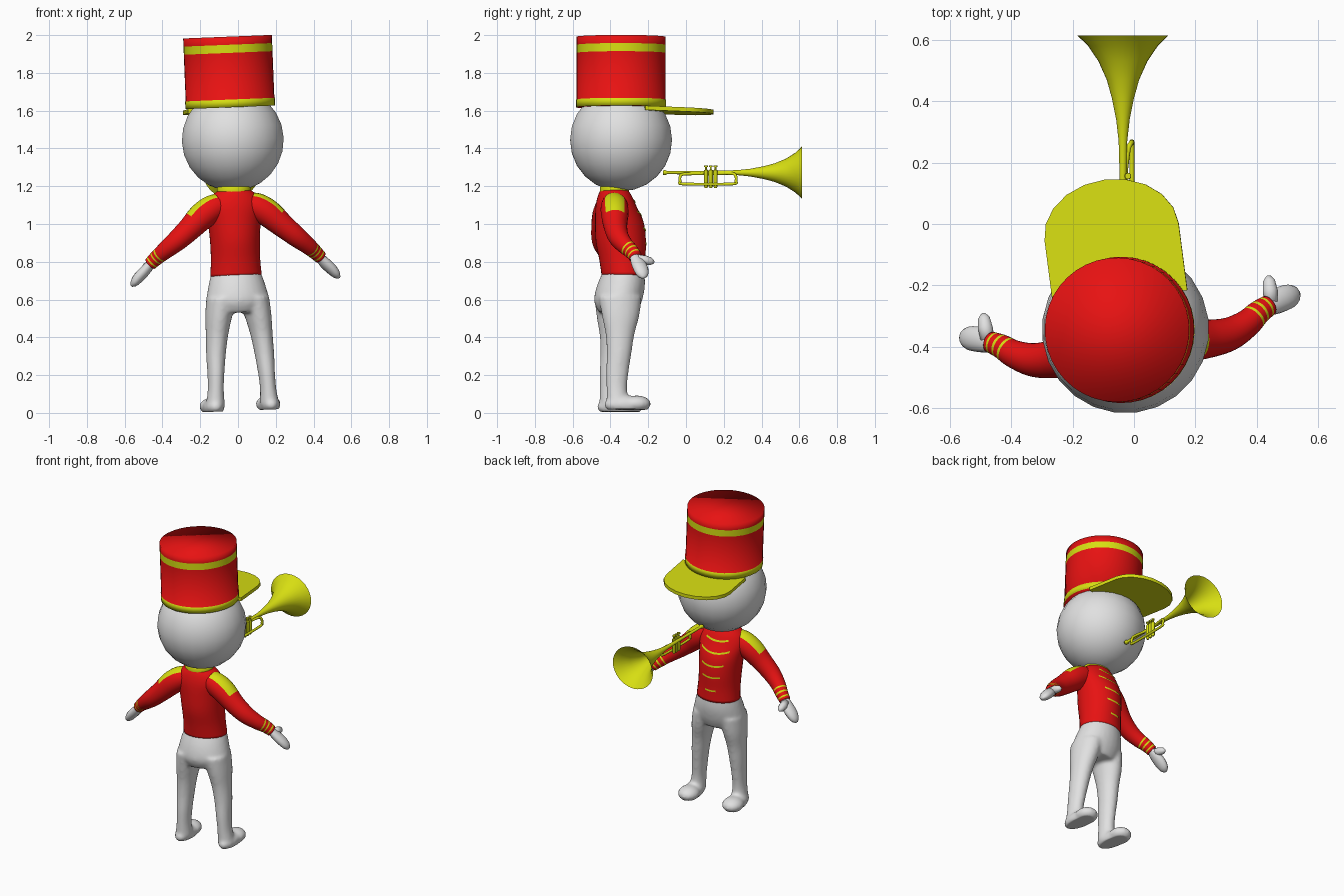
import bpy, bmesh, math
from mathutils import Vector, Matrix

if "Cube" in bpy.data.objects:
    bpy.data.objects.remove(bpy.data.objects["Cube"])

def material(name, rgb):
    m = bpy.data.materials.new(name)
    m.diffuse_color = (*rgb, 1)
    m.use_nodes = True
    m.node_tree.nodes["Principled BSDF"].inputs["Base Color"].default_value = m.diffuse_color
    return m

RED = material("red cloth", (0.8, 0.006, 0.006))
GOLD = material("gold yellow", (0.68, 0.73, 0.006))
WHITE = material("white", (0.75, 0.75, 0.75))

# The figure leans and turns slightly; the trumpet is level
POSE = (Matrix.Translation((0.02, -0.345, 0.012)) @ Matrix.Rotation(math.radians(-2.3), 4, 'Y')
        @ Matrix.Rotation(math.radians(7.5), 4, 'Z'))
LEVEL = Matrix.Identity(4)


def finish(name, bm, mats, pose=POSE, angle=None):
    bmesh.ops.recalc_face_normals(bm, faces=bm.faces)
    me = bpy.data.meshes.new(name)
    bm.to_mesh(me)
    bm.free()
    ob = bpy.data.objects.new(name, me)
    bpy.context.collection.objects.link(ob)
    for m in mats:
        me.materials.append(m)
    me.transform(pose)
    me.shade_smooth()
    if angle:
        bpy.ops.object.select_all(action='DESELECT')
        ob.select_set(True)
        bpy.context.view_layer.objects.active = ob
        bpy.ops.object.shade_smooth_by_angle(angle=math.radians(angle))
    return ob


def catmull(rows, m):
    """Smooth rows of numbers to m + 1 rows."""
    out, n = [], len(rows) - 1
    for k in range(m + 1):
        u = k / m * n
        i = min(int(u), n - 1)
        t = u - i
        a, b, c, d = (rows[max(i - 1, 0)], rows[i], rows[i + 1], rows[min(i + 2, n)])
        out.append([0.5 * (2 * q + (r - p) * t + (2 * p - 5 * q + 4 * r - s) * t * t
                           + (3 * q - p - 3 * r + s) * t ** 3) for p, q, r, s in zip(a, b, c, d)])
    return out


def loft(bm, rings, rule=None, caps=(True, True)):
    """Skin rings of points; rule(segment, side) gives the material index."""
    vs = [[bm.verts.new(p) for p in r] for r in rings]
    n = len(vs[0])
    for i in range(len(vs) - 1):
        for j in range(n):
            f = bm.faces.new((vs[i][j], vs[i][(j + 1) % n], vs[i + 1][(j + 1) % n], vs[i + 1][j]))
            f.material_index = rule(i, j) if rule else 0
    for use, r in zip(caps, (vs[0], vs[-1])):
        if use:
            bm.faces.new(r)


def flat_rings(rows, n):
    """Horizontal ellipses from rows x, y, z, rx, ry."""
    return [[(x + rx * math.cos(2 * math.pi * j / n), y + ry * math.sin(2 * math.pi * j / n), z)
             for j in range(n)] for x, y, z, rx, ry in rows]


def path_rings(rows, n, up=(0, 0, 1), flat=1.0):
    """Rings square to a path of x, y, z, r; side 0 points along up."""
    pts = [Vector(r[:3]) for r in rows]
    rings = []
    for i, p in enumerate(pts):
        t = (pts[min(i + 1, len(pts) - 1)] - pts[max(i - 1, 0)]).normalized()
        u = Vector(up)
        u = (u - t * u.dot(t)).normalized()
        w = t.cross(u)
        rings.append([p + rows[i][3] * (flat * u * math.cos(2 * math.pi * j / n)
                                        + w * math.sin(2 * math.pi * j / n)) for j in range(n)])
    return rings


def ball(bm, c, r, n=24):
    m = Matrix.Translation(c) @ Matrix.Diagonal((*r, 1))
    bmesh.ops.create_uvsphere(bm, u_segments=n, v_segments=n // 2, radius=1, matrix=m)


# Head and collar
bm = bmesh.new()
ball(bm, (0.01, 0, 1.434), (0.272,) * 3)
finish("head", bm, [WHITE])
bm = bmesh.new()
loft(bm, flat_rings([(0, -0.035, 1.12, 0.088, 0.078), (0, -0.035, 1.17, 0.09, 0.077),
                     (0, -0.03, 1.23, 0.082, 0.072)], 24))
finish("collar", bm, [GOLD])

# Hat with two gold bands
bm = bmesh.new()
hat = [(1.607, 0.238), (1.648, 0.238), (1.65, 0.235), (1.895, 0.235), (1.938, 0.235), (1.981, 0.235)]
loft(bm, flat_rings([(0.004, 0, z, r, r) for z, r in hat], 40), lambda i, j: 1 if i in (0, 3) else 0)
finish("hat", bm, [RED, GOLD])

# Visor: straight sides with a rounded front
bm = bmesh.new()
edge = [(0.22, 0.1)] + [(0.22 * math.cos(a), 0.32 + 0.172 * math.sin(a))
                        for a in (math.pi * k / 10 for k in range(11))] + [(-0.22, 0.12)]
loft(bm, [[(x + 0.013, y, z - 0.035 * (y - 0.1)) for x, y in edge] for z in (1.585, 1.607)])
finish("visor", bm, [GOLD], angle=30)

# Jacket body
torso = catmull([(0, 0.015, 0.715, 0.137, 0.116), (0, 0.008, 0.8, 0.131, 0.122),
                 (0, 0.0, 0.9, 0.132, 0.133), (0, -0.008, 1.0, 0.14, 0.128),
                 (0, -0.025, 1.08, 0.148, 0.108), (0, -0.032, 1.135, 0.125, 0.09),
                 (0, -0.035, 1.168, 0.085, 0.073)], 24)
bm = bmesh.new()
loft(bm, flat_rings(torso, 32))
finish("jacket_body", bm, [RED])


def chest(x, z):
    """Point just in front of the chest."""
    for a, b in zip(torso, torso[1:]):
        if a[2] <= z <= b[2]:
            t = (z - a[2]) / (b[2] - a[2])
            _, y, _, rx, ry = [p + (q - p) * t for p, q in zip(a, b)]
            return (x, y + ry * math.sqrt(max(0, 1 - (x / rx) ** 2)) + 0.004, z)


# Chest braid: thin curved strips
bm = bmesh.new()
for z0, half in ((1.10, 0.075), (1.03, 0.095), (0.95, 0.075), (0.875, 0.06), (0.785, 0.035)):
    row = []
    for k in range(13):
        x = half * (k / 6 - 1)
        z = z0 + 1.8 * x * x
        row.append((bm.verts.new(chest(x, z)), bm.verts.new(chest(x, z + 0.011))))
    for a, b in zip(row, row[1:]):
        bm.faces.new((a[0], a[1], b[1], b[0]))
finish("chest_braid", bm, [GOLD])

# Sleeves with cuff stripes and shoulder patches, then hands
arm = catmull([(0.06, -0.045, 1.095, 0.06), (0.12, -0.05, 1.075, 0.072), (0.18, -0.056, 1.035, 0.073),
               (0.25, -0.062, 0.97, 0.063), (0.32, -0.056, 0.91, 0.055), (0.38, -0.03, 0.862, 0.046),
               (0.42, 0.0, 0.828, 0.04), (0.455, 0.02, 0.795, 0.035)], 42)
fingers = catmull([(0.445, 0.013, 0.805, 0.028), (0.475, 0.028, 0.768, 0.04), (0.515, 0.04, 0.728, 0.041),
                   (0.542, 0.045, 0.697, 0.03), (0.556, 0.046, 0.682, 0.008)], 10)
thumb = [(0.465, 0.03, 0.785, 0.024), (0.468, 0.07, 0.778, 0.025),
         (0.468, 0.1, 0.772, 0.02), (0.468, 0.116, 0.768, 0.007)]


def sleeve_rule(i, j):
    stripe = i in (33, 36, 39)
    patch = 3 <= i <= 14 and (j < 3 or j >= 21)
    return 1 if stripe or patch else 0


for side, s in (("right", 1), ("left", -1)):
    mirror = POSE @ Matrix.Diagonal((s, 1, 1, 1))
    for part in ("sleeve", "hand"):
        bm = bmesh.new()
        if part == "sleeve":
            loft(bm, path_rings(arm, 24), sleeve_rule)
        else:
            loft(bm, path_rings(fingers, 14, flat=0.7))
            loft(bm, path_rings(thumb, 10))
        ob = finish(f"{side}_{part}", bm, [RED, GOLD] if part == "sleeve" else [WHITE], mirror)
        if s < 0:
            ob.data.flip_normals()

# Trousers and shoes: overlapping volumes fused into one smooth skin
bm = bmesh.new()
loft(bm, flat_rings(catmull([(0, 0.015, 0.735, 0.13, 0.11), (0, 0.0, 0.66, 0.152, 0.127),
                             (0, -0.015, 0.58, 0.165, 0.126), (0, -0.015, 0.52, 0.13, 0.1)], 12), 28))
leg = catmull([(0.085, -0.015, 0.6, 0.082, 0.115), (0.105, -0.015, 0.5, 0.071, 0.1),
               (0.119, -0.02, 0.4, 0.059, 0.077), (0.129, -0.026, 0.3, 0.052, 0.066),
               (0.135, -0.036, 0.2, 0.045, 0.06), (0.14, -0.04, 0.11, 0.043, 0.055),
               (0.145, -0.035, 0.03, 0.052, 0.06)], 24)
for s in (1, -1):
    loft(bm, flat_rings([(s * x, y, z, rx, ry) for x, y, z, rx, ry in leg], 20))
    ball(bm, (s * 0.149, 0.015, 0.025), (0.058, 0.125, 0.048))
    ball(bm, (s * 0.151, 0.065, 0.03), (0.066, 0.076, 0.045))
bmesh.ops.recalc_face_normals(bm, faces=bm.faces)
trousers = finish("trousers_and_shoes", bm, [WHITE], LEVEL)
mod = trousers.modifiers.new("fuse", 'REMESH')
mod.mode, mod.voxel_size = 'VOXEL', 0.01
mod = trousers.modifiers.new("soften", 'SMOOTH')
mod.factor, mod.iterations = 0.5, 8
fused = bpy.data.meshes.new_from_object(trousers.evaluated_get(bpy.context.evaluated_depsgraph_get()))
trousers.modifiers.clear()
trousers.data = fused
for v in fused.vertices:  # flat soles
    v.co.z = max(v.co.z, 0)
fused.transform(POSE)
fused.shade_smooth()
fused.materials.clear()
fused.materials.append(WHITE)

# Trumpet horn: mouthpiece, pipe and open bell
TX, TZ = -0.036, 1.272
bm = bmesh.new()
horn = [(-0.122, 0.012), (-0.11, 0.015), (-0.1, 0.009), (0.1, 0.01), (0.2, 0.012), (0.27, 0.014), (0.34, 0.022),
        (0.41, 0.036), (0.47, 0.053), (0.53, 0.08), (0.58, 0.114), (0.614, 0.149)]
loft(bm, [[(TX + r * math.cos(a), y, TZ + 0.93 * r * math.sin(a))
           for a in (2 * math.pi * j / 32 for j in range(32))] for y, r in horn], caps=(True, False))
finish("trumpet_horn", bm, [GOLD], LEVEL)

# Trumpet tubing loop
bm = bmesh.new()
loop = [(TX, 0.1, 1.265), (-0.02, 0.235, 1.268), (-0.01, 0.262, 1.255), (-0.007, 0.264, 1.228),
        (-0.007, 0.24, 1.212), (-0.007, -0.01, 1.212), (-0.008, -0.03, 1.225), (-0.01, -0.031, 1.25),
        (-0.015, -0.01, 1.264), (TX, 0.1, 1.266)]
loft(bm, path_rings(catmull([(*p, 0.008) for p in loop], 54), 10, up=(1, 0.05, 0)))
finish("trumpet_tubing", bm, [GOLD], LEVEL)

# Trumpet valves with caps
bm = bmesh.new()
for y in (0.106, 0.131, 0.156):
    rows = [(1.19, 0.007), (1.2, 0.011), (1.285, 0.011), (1.288, 0.005), (1.301, 0.005), (1.303, 0.01), (1.311, 0.01)]
    loft(bm, flat_rings([(-0.02, y, z, r, r) for z, r in rows], 12))
finish("trumpet_valves", bm, [GOLD], LEVEL, angle=40)
